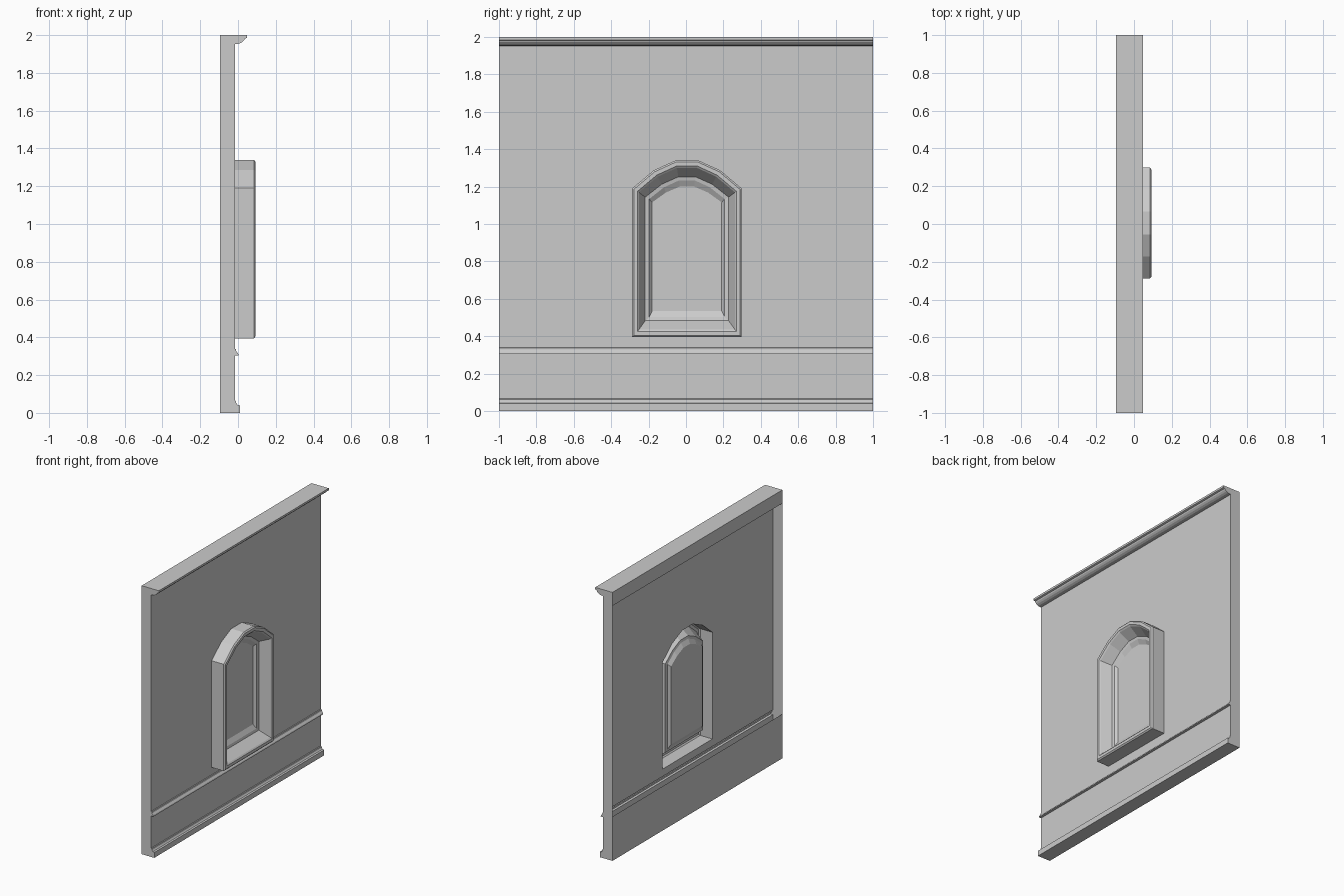
import bpy, bmesh

if "Cube" in bpy.data.objects:
    bpy.data.objects.remove(bpy.data.objects["Cube"])

BACK, FRONT = -0.094, -0.016      # depth of the open back and of the wall face


def finish(name, bm):
    mesh = bpy.data.meshes.new(name)
    bm.to_mesh(mesh)
    bm.free()
    obj = bpy.data.objects.new(name, mesh)
    bpy.context.collection.objects.link(obj)


def sweep(bm, profile):
    """Run an (x, z) profile along y."""
    a = [bm.verts.new((x, -1, z)) for x, z in profile]
    b = [bm.verts.new((x, 1, z)) for x, z in profile]
    for i in range(len(profile) - 1):
        bm.faces.new((a[i], b[i], b[i + 1], a[i + 1]))


def arch(side, drop):
    """Arched outline as (y, z), inset by side (y) and drop (z)."""
    w = (0.293 - side) / 0.293
    right = [(0.293, 0.395 + drop), (0.293, 1.19 - 0.53 * drop),
             (0.178, 1.287 - 0.85 * drop), (0.061, 1.34 - drop)]
    pts = right + [(-y, z) for y, z in reversed(right)]
    return [(0.005 + y * w, z) for y, z in pts]


# Mouldings: skirting with chair rail below, cornice above
lower = [(BACK, 0.33), (BACK, 0), (0.01, 0), (0.01, 0.04), (-0.002, 0.043),
         (-0.009, 0.052), (-0.011, 0.063), (FRONT, 0.066), (FRONT, 0.305),
         (0.003, 0.305), (0.001, 0.314), (-0.009, 0.326), (-0.011, 0.338),
         (FRONT, 0.34)]
upper = [(FRONT, 1.953), (0.008, 1.955), (0.022, 1.962), (0.032, 1.972),
         (0.036, 1.981), (0.048, 1.985), (0.048, 2), (BACK, 2), (BACK, 1.9)]
for name, profile in (("skirting_and_rail", lower), ("cornice", upper)):
    bm = bmesh.new()
    sweep(bm, profile)
    finish(name, bm)

# Closed wall ends
bm = bmesh.new()
outline = lower + upper
bm.faces.new([bm.verts.new((x, -1, z)) for x, z in outline])
bm.faces.new([bm.verts.new((x, 1, z)) for x, z in reversed(outline)])
finish("wall_ends", bm)

# Wall sheet with the arched opening
bm = bmesh.new()
for loop in ([(-1, 0.34), (1, 0.34), (1, 1.953), (-1, 1.953)], arch(0, 0)):
    vs = [bm.verts.new((FRONT, y, z)) for y, z in loop]
    for i, v in enumerate(vs):
        bm.edges.new((vs[i - 1], v))
bmesh.ops.triangle_fill(bm, use_beauty=True, edges=bm.edges[:], normal=(1, 0, 0))
bm.normal_update()
for f in bm.faces:
    if f.normal.x < 0:
        f.normal_flip()
finish("wall_sheet", bm)

# Protruding frame stepping back in to the recessed panel: (side, drop, x)
steps = [(0, 0, FRONT), (0, 0, 0.084), (0.009, 0.009, 0.092),
         (0.028, 0.03, 0.092), (0.036, 0.04, 0.084), (0.07, 0.088, 0.012),
         (0.091, 0.107, 0.008), (0.107, 0.14, -0.01)]
bm = bmesh.new()
rings = [[bm.verts.new((x, y, z)) for y, z in arch(s, d)] for s, d, x in steps]
for outer, inner in zip(rings, rings[1:]):
    for i in range(len(outer)):
        # the outline list starts bottom right and runs anticlockwise
        bm.faces.new((outer[i - 1], outer[i], inner[i], inner[i - 1]))
bm.faces.new(rings[-1])
finish("arched_frame", bm)
